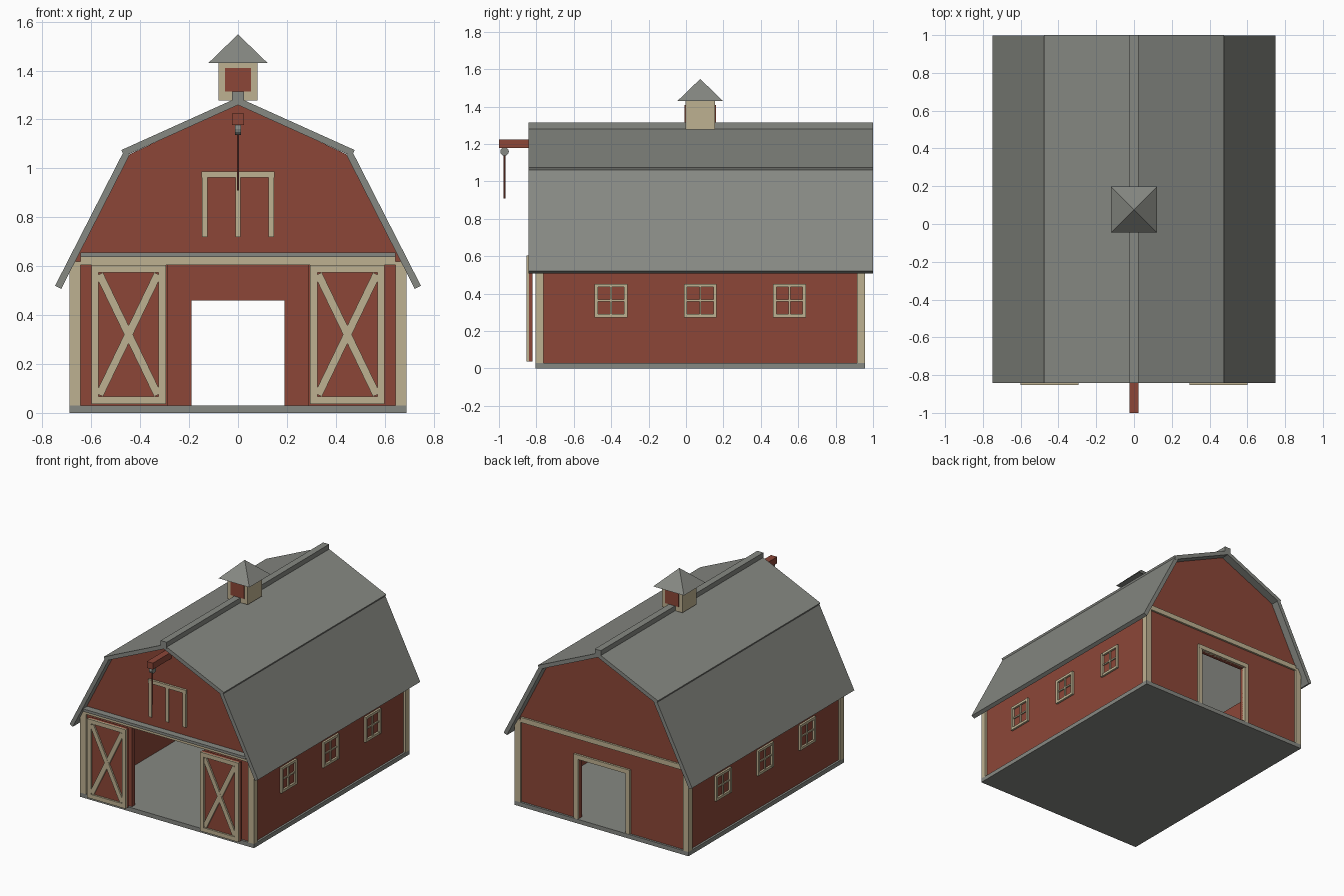
import bpy, bmesh, math
from mathutils import Matrix, Vector

if "Cube" in bpy.data.objects:
    bpy.data.objects.remove(bpy.data.objects["Cube"])


def mat(name, rgb):
    m = bpy.data.materials.new(name)
    m.diffuse_color = (*rgb, 1)
    m.use_nodes = True
    m.node_tree.nodes["Principled BSDF"].inputs["Base Color"].default_value = m.diffuse_color
    return m


RED = mat("barn_red", (0.262, 0.062, 0.039))
CREAM = mat("cream_trim", (0.515, 0.440, 0.283))
GREY = mat("roof_grey", (0.238, 0.246, 0.223))


def finish(name, bm, material):
    bmesh.ops.recalc_face_normals(bm, faces=bm.faces)
    me = bpy.data.meshes.new(name)
    bm.to_mesh(me)
    bm.free()
    me.materials.append(material)
    ob = bpy.data.objects.new(name, me)
    bpy.context.collection.objects.link(ob)
    return ob


def box(name, x, y, z, material, tilt=0):
    """Box from (min, max) ranges, optionally tilted about its own y axis."""
    bm = bmesh.new()
    size = [r[1] - r[0] for r in (x, y, z)]
    mid = [(r[0] + r[1]) / 2 for r in (x, y, z)]
    bmesh.ops.create_cube(bm, size=1, matrix=Matrix.Translation(mid)
                          @ Matrix.Rotation(tilt, 4, 'Y') @ Matrix.Diagonal((*size, 1)))
    return finish(name, bm, material)


def extrude(name, pts, y0, y1, material):
    """Extrude an x-z profile from y0 to y1."""
    bm = bmesh.new()
    face = bm.faces.new([bm.verts.new((px, y0, pz)) for px, pz in pts])
    res = bmesh.ops.extrude_face_region(bm, geom=[face])
    verts = [v for v in res["geom"] if isinstance(v, bmesh.types.BMVert)]
    bmesh.ops.translate(bm, verts=verts, vec=(0, y1 - y0, 0))
    return finish(name, bm, material)


def cone(name, loc, r1, r2, depth, sides, material, rot=Matrix()):
    bm = bmesh.new()
    bmesh.ops.create_cone(bm, cap_ends=True, segments=sides, radius1=r1, radius2=r2,
                          depth=depth, matrix=Matrix.Translation(loc) @ rot)
    return finish(name, bm, material)


MID = 0.076  # centre of the building along y

# Floor slab
box("floor_slab", (-0.69, 0.69), (-0.805, 0.957), (0, 0.03), GREY)


# Gable end walls with door notch
def gable(name, door_w, door_h, y0, y1):
    half = [(door_w, door_h), (door_w, 0.03), (0.675, 0.03), (0.675, 0.609),
            (0.455, 1.052), (0, 1.265)]
    extrude(name, half + [(-x, z) for x, z in reversed(half[:-1])], y0, y1, RED)


gable("front_wall", 0.288, 0.606, -0.79, -0.755)
gable("back_wall", 0.19, 0.46, 0.907, 0.942)

for s, side in ((-1, "left"), (1, "right")):
    def mx(a, b):
        return tuple(sorted((s * a, s * b)))

    # Side wall
    box(side + "_wall", mx(0.64, 0.675), (-0.76, 0.91), (0.03, 0.608), RED)

    # Corner posts
    for y, end in (((-0.805, -0.763), "front"), ((0.914, 0.957), "back")):
        box(f"{side}_{end}_corner_post", mx(0.645, 0.69), y, (0.03, 0.62), CREAM)

    # Roof slabs
    def slab(name, a, b, inset):
        a, b = Vector(a), Vector(b)
        d = (b - a).normalized()
        n = Vector((d.y, -d.x)) * 0.028
        pts = [a, b, b + n, a + n]
        extrude(name, [(s * p.x, p.y) for p in pts], -0.842 + inset, 1.0 - inset, GREY)

    slab(side + "_upper_roof", (0, 1.29), (0.477, 1.075), 0)
    slab(side + "_lower_roof", (0.468, 1.068), (0.748, 0.52), 0.001)

    # Side windows
    for i in range(-1, 2):
        wy, w, z0, z1 = MID + i * 0.477, 0.088, 0.272, 0.453
        for t in (-1, 1):
            box("window_stile", mx(0.67, 0.69), sorted((wy + t * w, wy + t * (w - 0.018))),
                (z0, z1), CREAM)
        for za in (z0, z1 - 0.018):
            box("window_rail", mx(0.67, 0.689), (wy - w, wy + w), (za, za + 0.018), CREAM)
        zm = (z0 + z1) / 2
        box("window_upright_bar", mx(0.67, 0.685), (wy - 0.005, wy + 0.005), (z0, z1), CREAM)
        box("window_cross_bar", mx(0.67, 0.684), (wy - w, wy + w), (zm - 0.005, zm + 0.005), CREAM)

    # Sliding front door with frame and cross braces
    a, b, z0, z1, t = 0.295, 0.60, 0.037, 0.604, 0.03
    yt = (-0.853, -0.838)
    box(side + "_door_panel", mx(a, b), (-0.84, -0.82), (z0, z1), RED)
    for xa in (a, b - t):
        box(side + "_door_stile", mx(xa, xa + t), yt, (z0, z1), CREAM)
    for za in (z0, z1 - t):
        box(side + "_door_rail", mx(a + t, b - t), yt, (za, za + t), CREAM)
    w, h = b - a - 2 * t, z1 - z0 - 2 * t
    cx, cz, L = s * (a + b) / 2, (z0 + z1) / 2, math.hypot(w, h) - 0.015
    for k in (-1, 1):
        box(side + "_door_brace", (cx - 0.016, cx + 0.016), (-0.851 + k * 0.0005, -0.838),
            (cz - L / 2, cz + L / 2), CREAM, k * math.atan2(w, h))

    # Back door and loft door uprights
    box("back_door_stile", mx(0.19, 0.222), (0.93, 0.956), (0.03, 0.49), CREAM)
    box("loft_door_stile", mx(0.124, 0.148), (-0.805, -0.785), (0.72, 0.985), CREAM)

# Trim bands, door track, door heads
box("front_trim_band", (-0.645, 0.645), (-0.805, -0.78), (0.604, 0.638), CREAM)
box("back_trim_band", (-0.645, 0.645), (0.93, 0.956), (0.604, 0.64), CREAM)
box("door_track", (-0.645, 0.645), (-0.838, -0.785), (0.637, 0.656), GREY)
box("back_door_head", (-0.222, 0.222), (0.93, 0.957), (0.46, 0.492), CREAM)
box("loft_door_head", (-0.15, 0.15), (-0.806, -0.785), (0.963, 0.988), CREAM)
box("loft_door_middle_bar", (-0.011, 0.011), (-0.804, -0.785), (0.72, 0.965), CREAM)
box("loft_door_panel", (-0.13, 0.13), (-0.796, -0.788), (0.72, 0.97), RED)

# Ridge cap
box("ridge_cap", (-0.024, 0.024), (-0.843, 1.0), (1.27, 1.314), GREY)

# Hoist beam, pulley and rope
box("hoist_beam", (-0.024, 0.024), (-1.0, -0.77), (1.178, 1.224), RED)
cone("hoist_pulley", (0, -0.97, 1.16), 0.023, 0.023, 0.026, 12, GREY,
     Matrix.Rotation(math.pi / 2, 4, 'Y'))
cone("hoist_rope", (0, -0.97, 1.028), 0.005, 0.005, 0.236, 8, RED)

# Cupola
box("cupola_body", (-0.08, 0.08), (MID - 0.08, MID + 0.08), (1.278, 1.432), CREAM)
for s in (-1, 1):
    y = MID + s * 0.08
    box("cupola_louver", (-0.054, 0.054), (y - 0.004, y + 0.004), (1.314, 1.41), RED)
r = 0.122 * math.sqrt(2)
cone("cupola_roof", (0, MID, 1.489), r, 0, 0.118, 4, GREY, Matrix.Rotation(math.pi / 4, 4, 'Z'))
